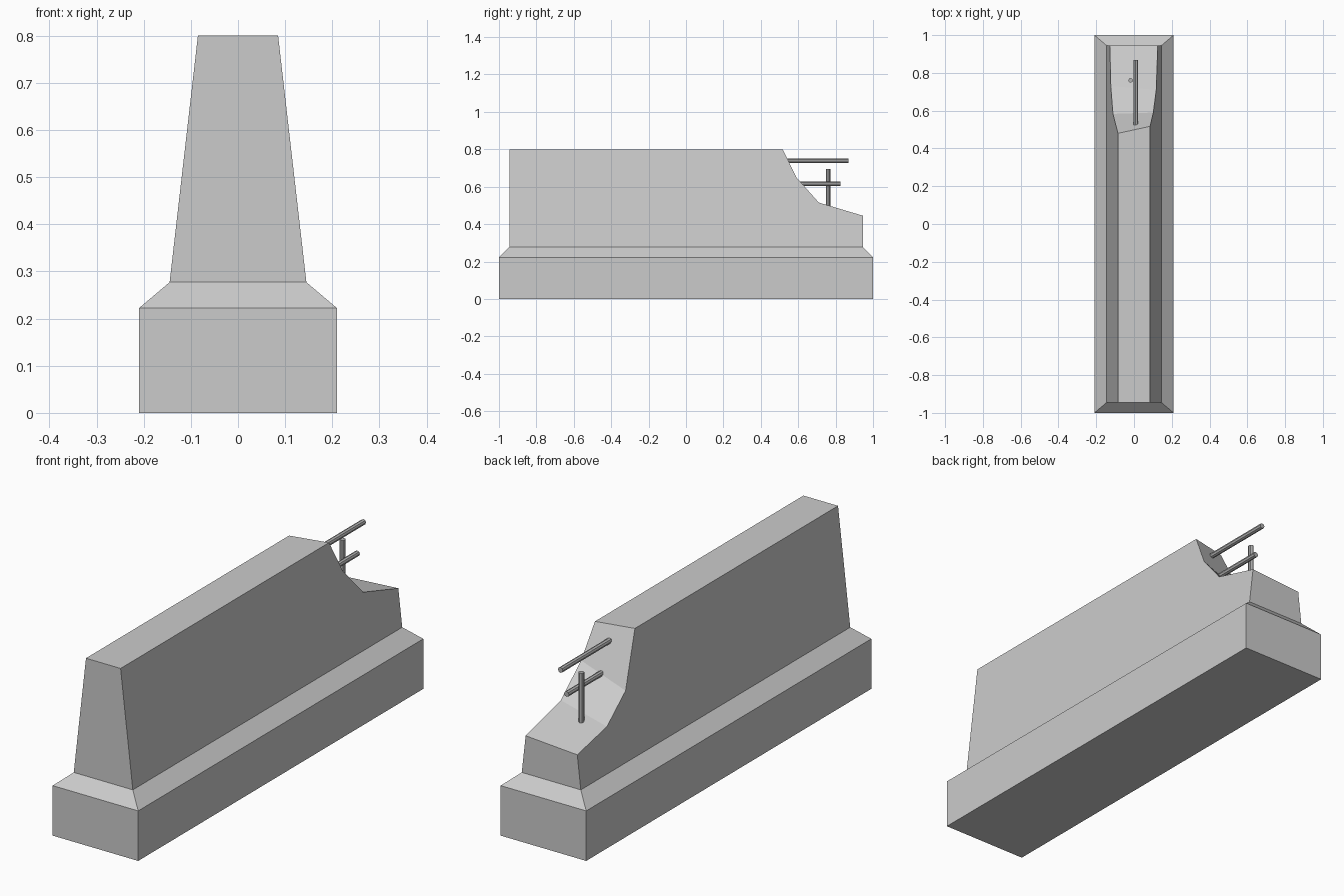
import bpy
import bmesh
from mathutils import Vector

cube = bpy.data.objects.get("Cube")
if cube:
    bpy.data.objects.remove(cube, do_unlink=True)


def make_material(name, value):
    mat = bpy.data.materials.new(name)
    mat.use_nodes = True
    colour = (value, value, value, 1)
    mat.diffuse_color = colour
    mat.node_tree.nodes["Principled BSDF"].inputs["Base Color"].default_value = colour
    return mat


def add_object(name, bm, mat):
    bmesh.ops.recalc_face_normals(bm, faces=bm.faces)
    mesh = bpy.data.meshes.new(name)
    bm.to_mesh(mesh)
    bm.free()
    mesh.materials.append(mat)
    obj = bpy.data.objects.new(name, mesh)
    bpy.context.collection.objects.link(obj)
    return obj


def bridge(bm, ring_a, ring_b):
    n = len(ring_a)
    for i in range(n):
        j = (i + 1) % n
        bm.faces.new((ring_a[i], ring_a[j], ring_b[j], ring_b[i]))


concrete = make_material("concrete grey", 0.6)
steel = make_material("steel grey", 0.45)

FOOT_TOP, WALL_BASE, WALL_TOP = 0.222, 0.277, 0.8
WALL_END = 0.945

# Footing with a chamfered shoulder
bm = bmesh.new()
rings = []
for hx, hy, z in ((0.21, 1, 0), (0.21, 1, FOOT_TOP), (0.145, WALL_END, WALL_BASE)):
    corners = ((-hx, -hy), (hx, -hy), (hx, hy), (-hx, hy))
    rings.append([bm.verts.new((x, y, z)) for x, y in corners])
bridge(bm, rings[0], rings[1])
bridge(bm, rings[1], rings[2])
bm.faces.new(rings[0])
bm.faces.new(rings[2])
add_object("footing", bm, concrete)


# Tapered wall, with a different broken outline on each side
def half_width(z):
    return 0.145 - 0.06 * (z - WALL_BASE) / (WALL_TOP - WALL_BASE)


def wall_side(bm, sign, broken_edge):
    outline = [(-WALL_END, WALL_BASE), (-WALL_END, WALL_TOP)]
    outline += broken_edge + [(WALL_END, WALL_BASE)]
    return [bm.verts.new((sign * half_width(z), y, z)) for y, z in outline]


bm = bmesh.new()
right_side = wall_side(bm, -1, [(0.48, WALL_TOP), (0.583, 0.57), (0.73, 0.47), (WALL_END, 0.428)])
left_side = wall_side(bm, 1, [(0.517, WALL_TOP), (0.59, 0.65), (0.71, 0.515), (WALL_END, 0.445)])
bm.faces.new(right_side)
bm.faces.new(left_side)
bridge(bm, right_side, left_side)
add_object("barrier_wall", bm, concrete)


# Exposed reinforcing bars
def bar(name, start, end, radius=0.012):
    start, end = Vector(start), Vector(end)
    axis = end - start
    bm = bmesh.new()
    bmesh.ops.create_cone(bm, cap_ends=True, segments=8, radius1=radius,
                          radius2=radius, depth=axis.length)
    obj = add_object(name, bm, steel)
    obj.location = (start + end) / 2
    obj.rotation_euler = axis.to_track_quat("Z", "Y").to_euler()


bar("upper_bar", (0.009, 0.48, 0.738), (0.009, 0.868, 0.738))
bar("lower_bar", (0.009, 0.54, 0.615), (0.009, 0.825, 0.615))
bar("upright_bar", (-0.018, 0.76, 0.44), (-0.018, 0.76, 0.695))
